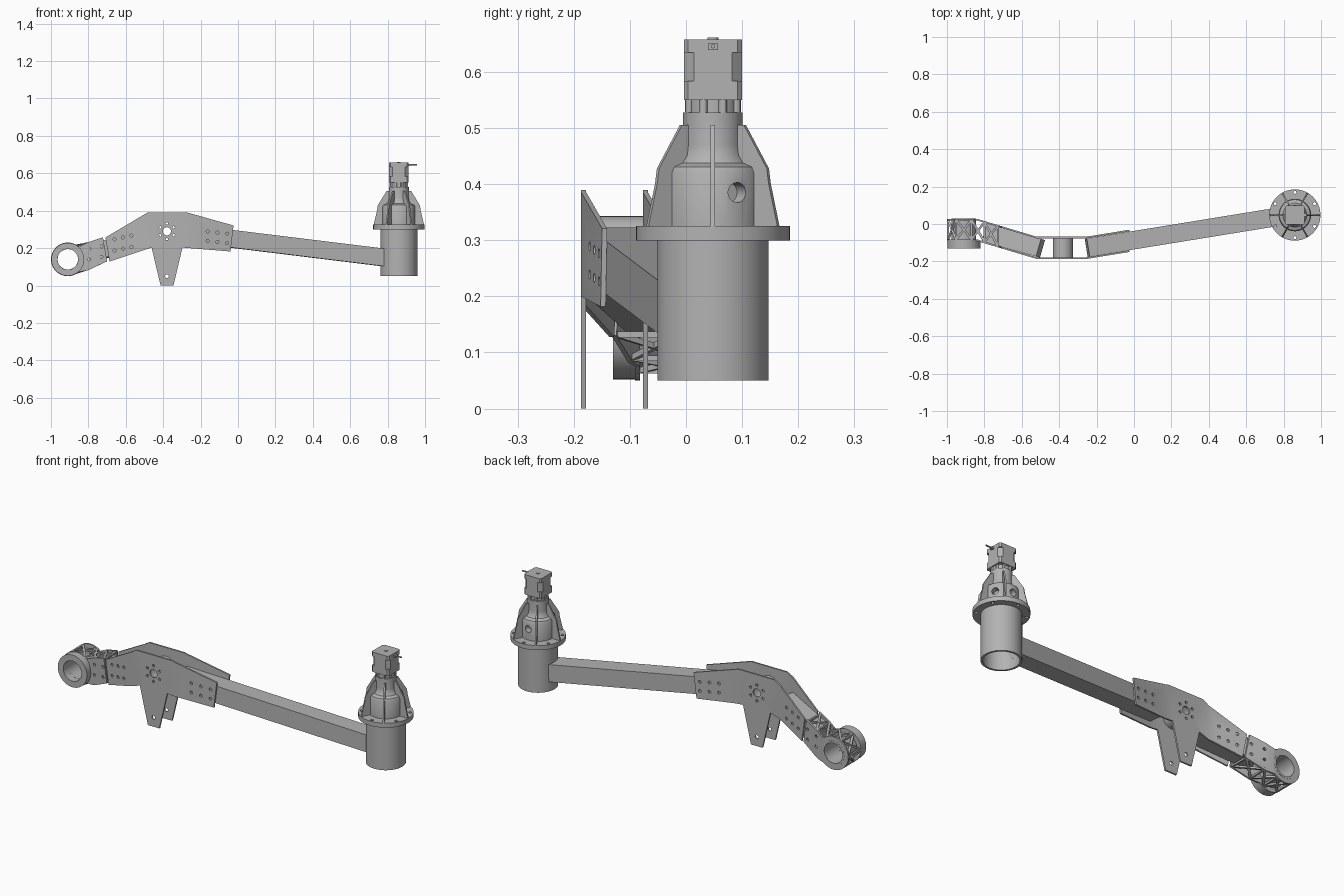
import bpy, bmesh
from math import radians, cos, sin, pi
from mathutils import Vector, Matrix

cube = bpy.data.objects.get("Cube")
if cube:
    bpy.data.objects.remove(cube, do_unlink=True)

GREY = (0.45, 0.45, 0.45, 1)
steel = bpy.data.materials.new("steel_grey")
steel.use_nodes = True
steel.diffuse_color = GREY
steel.node_tree.nodes["Principled BSDF"].inputs["Base Color"].default_value = GREY

ALONG_Y = Matrix.Rotation(-pi / 2, 4, 'X')
HUB = Vector((0.86, 0.048, 0))
EYE = Vector((-0.91, 0, 0.14))
PIVOT = Vector((-0.38, 0, 0.29))


def finish(name, bm, cutter=None):
    """Turn a bmesh into a shaded object, optionally drilling holes in it."""
    bmesh.ops.recalc_face_normals(bm, faces=bm.faces)
    mesh = bpy.data.meshes.new(name)
    bm.to_mesh(mesh)
    bm.free()
    mesh.materials.append(steel)
    obj = bpy.data.objects.new(name, mesh)
    bpy.context.collection.objects.link(obj)
    bpy.ops.object.select_all(action='DESELECT')
    obj.select_set(True)
    bpy.context.view_layer.objects.active = obj
    if cutter:
        mod = obj.modifiers.new("holes", 'BOOLEAN')
        mod.object = cutter
        mod.solver = 'EXACT'
        bpy.ops.object.modifier_apply(modifier=mod.name)
    bpy.ops.object.shade_smooth_by_angle(angle=radians(30))
    return obj


def rod(bm, a, b, radius, segments=20):
    """Cylinder between two points."""
    a, b = Vector(a), Vector(b)
    turn = (b - a).to_track_quat('Z', 'Y').to_matrix().to_4x4()
    bmesh.ops.create_cone(bm, cap_ends=True, segments=segments, radius1=radius, radius2=radius,
                          depth=(b - a).length, matrix=Matrix.Translation((a + b) / 2) @ turn)


def bar(bm, a, b, width, height):
    """Rectangular bar between two points."""
    a, b = Vector(a), Vector(b)
    x = (b - a).normalized()
    y = Vector((0, 0, 1)).cross(x)
    y = y.normalized() if y.length > 0.01 else Vector((0, 1, 0))
    turn = Matrix((x, y, x.cross(y))).transposed().to_4x4()
    size = Matrix.Diagonal(((b - a).length, width, height, 1))
    bmesh.ops.create_cube(bm, size=1, matrix=Matrix.Translation((a + b) / 2) @ turn @ size)


def block(bm, centre, size):
    bmesh.ops.create_cube(bm, size=1, matrix=Matrix.Translation(centre) @ Matrix.Diagonal((*size, 1)))


def prism(bm, outline, y0, y1):
    """Extrude an x-z outline along y."""
    face = bm.faces.new([bm.verts.new((x, y0, z)) for x, z in outline])
    out = bmesh.ops.extrude_face_region(bm, geom=[face])["geom"]
    verts = [v for v in out if isinstance(v, bmesh.types.BMVert)]
    bmesh.ops.translate(bm, verts=verts, vec=(0, y1 - y0, 0))
    return list(face.verts) + verts


def lathe(bm, profile, centre, turn=Matrix(), steps=48):
    """Spin a closed (radius, height) profile around an axis."""
    vs = [bm.verts.new((r, 0, z)) for r, z in profile]
    es = [bm.edges.new((vs[i - 1], vs[i])) for i in range(len(vs))]
    bmesh.ops.spin(bm, geom=vs + es, cent=(0, 0, 0), axis=(0, 0, 1), angle=2 * pi,
                   steps=steps, use_duplicate=False)
    bmesh.ops.remove_doubles(bm, verts=bm.verts, dist=0.0002)
    bm.transform(Matrix.Translation(centre) @ turn)


def sway(x):
    """Sideways offset of the bent arm along its length."""
    if x < -0.52:
        return 0.3 * (-0.52 - max(x, -0.84))
    return 0.162 * max(0, x + 0.255)


def bent_plate(name, outline, y, bends, cutter):
    bm = bmesh.new()
    prism(bm, outline, y, y + 0.009)
    for x in bends:
        bmesh.ops.bisect_plane(bm, geom=bm.verts[:] + bm.edges[:] + bm.faces[:],
                               plane_co=(x, 0, 0), plane_no=(1, 0, 0))
    for v in bm.verts:
        v.co.y += sway(v.co.x)
    return finish(name, bm, cutter)


def drill(bm, x, z, r):
    rod(bm, (x, -0.4, z), (x, 0.4, z), r)


# Drill pattern shared by the side plates and end cheeks
bm = bmesh.new()
drill(bm, PIVOT.x, PIVOT.z, 0.022)
drill(bm, PIVOT.x, 0.05, 0.01)
for i in range(6):
    a = pi / 6 + i * pi / 3
    drill(bm, PIVOT.x + 0.043 * cos(a), PIVOT.z + 0.043 * sin(a), 0.007)
for side in (-1, 1):
    for i in (-1, 0, 1):
        drill(bm, -0.11 + 0.052 * i, 0.258 - 0.006 * i + 0.025 * side, 0.008)
        drill(bm, -0.615 + 0.045 * i, 0.227 + 0.01 * i + 0.03 * side, 0.008)
    for x in (-0.795, -0.73):
        drill(bm, x, 0.168 + 0.2 * (x + 0.795) + 0.028 * side, 0.008)
drill(bm, EYE.x, EYE.z, 0.055)
drills = finish("plate_drills", bm)

# Pair of bent side plates with a hanging lug
PLATE = [(-0.484, 0.39), (-0.27, 0.39), (-0.024, 0.321), (-0.04, 0.182), (-0.297, 0.203),
         (-0.345, 0), (-0.414, 0), (-0.462, 0.203), (-0.687, 0.128), (-0.709, 0.257)]
# Cheek outline: a round eye with a tapering neck
CHEEK = [(EYE.x + 0.09 * cos(radians(a)), EYE.z + 0.09 * sin(radians(a))) for a in range(48, 313, 8)]
CHEEK += [(-0.80, 0.082), (-0.70, 0.13), (-0.722, 0.258), (-0.80, 0.232)]
for name, y in (("front", -0.187), ("back", -0.077)):
    bent_plate(name + "_side_plate", PLATE, y, (-0.52, -0.255), drills)
    bent_plate(name + "_end_cheek", CHEEK, y, (-0.84,), drills)
bpy.data.objects.remove(drills, do_unlink=True)

# Cross tube between the plates
bm = bmesh.new()
lathe(bm, [(0.046, -0.179), (0.053, -0.179), (0.053, -0.076), (0.046, -0.076)], PIVOT, ALONG_Y)
finish("cross_tube", bm)

# Box beams
bm = bmesh.new()
bar(bm, (-0.25, -0.127, 0.276), (0.779, 0.04, 0.15), 0.098, 0.094)
finish("long_beam", bm)
bm = bmesh.new()
bar(bm, (-0.5, -0.13, 0.248), (-0.79, -0.047, 0.172), 0.098, 0.09)
finish("short_beam", bm)

# Bearing eye: inner sleeve and protruding front collar
bm = bmesh.new()
lathe(bm, [(0.055, -0.13), (0.088, -0.13), (0.088, -0.088), (0.066, -0.088),
           (0.066, 0.029), (0.055, 0.029)], EYE, ALONG_Y)
finish("bearing_sleeve", bm)

# Lattice bracing wrapped around the eye, above and below
bm = bmesh.new()
for sign, neck in ((1, [(-0.8, 0.226), (-0.728, 0.248)]), (-1, [(-0.8, 0.09), (-0.71, 0.132)])):
    path = [(EYE.x + 0.084 * cos(radians(a)), EYE.z + sign * 0.084 * sin(radians(a)))
            for a in (180, 120, 60)] + neck
    for p, q in zip(path, path[1:]):
        for ya, yb in ((-0.18, -0.073), (-0.073, -0.18)):
            bar(bm, (p[0], ya + sway(p[0]), p[1]), (q[0], yb + sway(q[0]), q[1]), 0.012, 0.01)
    for p in path:
        bar(bm, (p[0], -0.18 + sway(p[0]), p[1]), (p[0], -0.073 + sway(p[0]), p[1]), 0.01, 0.01)
finish("lattice_braces", bm)

# Hub housing with open barrel, flange and stepped neck
bm = bmesh.new()
for i in range(6):
    a = pi / 6 + i * pi / 3
    d = Vector((cos(a), sin(a), 0))
    p = HUB + d * 0.121
    rod(bm, p + Vector((0, 0, 0.28)), p + Vector((0, 0, 0.35)), 0.008)
    if i < 2:
        rod(bm, HUB + d * 0.055 + Vector((0, 0, 0.385)), HUB + d * 0.12 + Vector((0, 0, 0.385)), 0.018)
drills = finish("hub_drills", bm)
bm = bmesh.new()
lathe(bm, [(0, 0.29), (0.088, 0.29), (0.088, 0.05), (0.099, 0.05), (0.099, 0.3), (0.137, 0.3),
           (0.137, 0.325), (0.087, 0.325), (0.087, 0.42), (0.082, 0.431), (0.064, 0.438),
           (0.055, 0.452), (0.053, 0.47), (0.053, 0.528), (0, 0.528)], HUB, steps=64)
finish("hub_housing", bm, drills)
bpy.data.objects.remove(drills, do_unlink=True)

# Six stiffening ribs
RIB = [(0.045, 0.324), (0.135, 0.324), (0.117, 0.4), (0.113, 0.428), (0.066, 0.505), (0.045, 0.505)]
bm = bmesh.new()
for i in range(6):
    verts = prism(bm, RIB, -0.004, 0.004)
    bmesh.ops.transform(bm, verts=verts, matrix=Matrix.Translation(HUB) @ Matrix.Rotation(i * pi / 3, 4, 'Z'))
finish("hub_ribs", bm)

# Slotted coupling ring under the motor
bm = bmesh.new()
rod(bm, HUB + Vector((0, 0, 0.525)), HUB + Vector((0, 0, 0.555)), 0.045, 32)
for i in range(8):
    a = pi / 8 + i * pi / 4
    p = HUB + Vector((cos(a), sin(a), 0)) * 0.045
    rod(bm, p + Vector((0, 0, 0.527)), p + Vector((0, 0, 0.552)), 0.008, 12)
finish("coupling_ring", bm)


# Motor: square ends with a body whose corners are cut away
def chamfered(bm, z0, z1, half, cut):
    c = half - cut
    ring = [(half, -c), (half, c), (c, half), (-c, half), (-half, c), (-half, -c), (-c, -half), (c, -half)]
    face = bm.faces.new([bm.verts.new(HUB + Vector((x, y, z0))) for x, y in ring])
    out = bmesh.ops.extrude_face_region(bm, geom=[face])["geom"]
    bmesh.ops.translate(bm, verts=[v for v in out if isinstance(v, bmesh.types.BMVert)], vec=(0, 0, z1 - z0))


bm = bmesh.new()
for z0, z1, cut in ((0.55, 0.584, 0.008), (0.584, 0.635, 0.018), (0.635, 0.658, 0.008)):
    chamfered(bm, z0, z1, 0.052, cut)
finish("motor", bm)
bm = bmesh.new()
rod(bm, HUB + Vector((0, 0, 0.655)), HUB + Vector((0, 0, 0.661)), 0.01)
finish("motor_cap", bm)

# Side connector and its cable
bm = bmesh.new()
block(bm, HUB + Vector((0.056, 0, 0.645)), (0.012, 0.018, 0.012))
rod(bm, HUB + Vector((0.055, 0, 0.646)), HUB + Vector((0.096, 0, 0.646)), 0.004, 10)
finish("motor_connector", bm)
